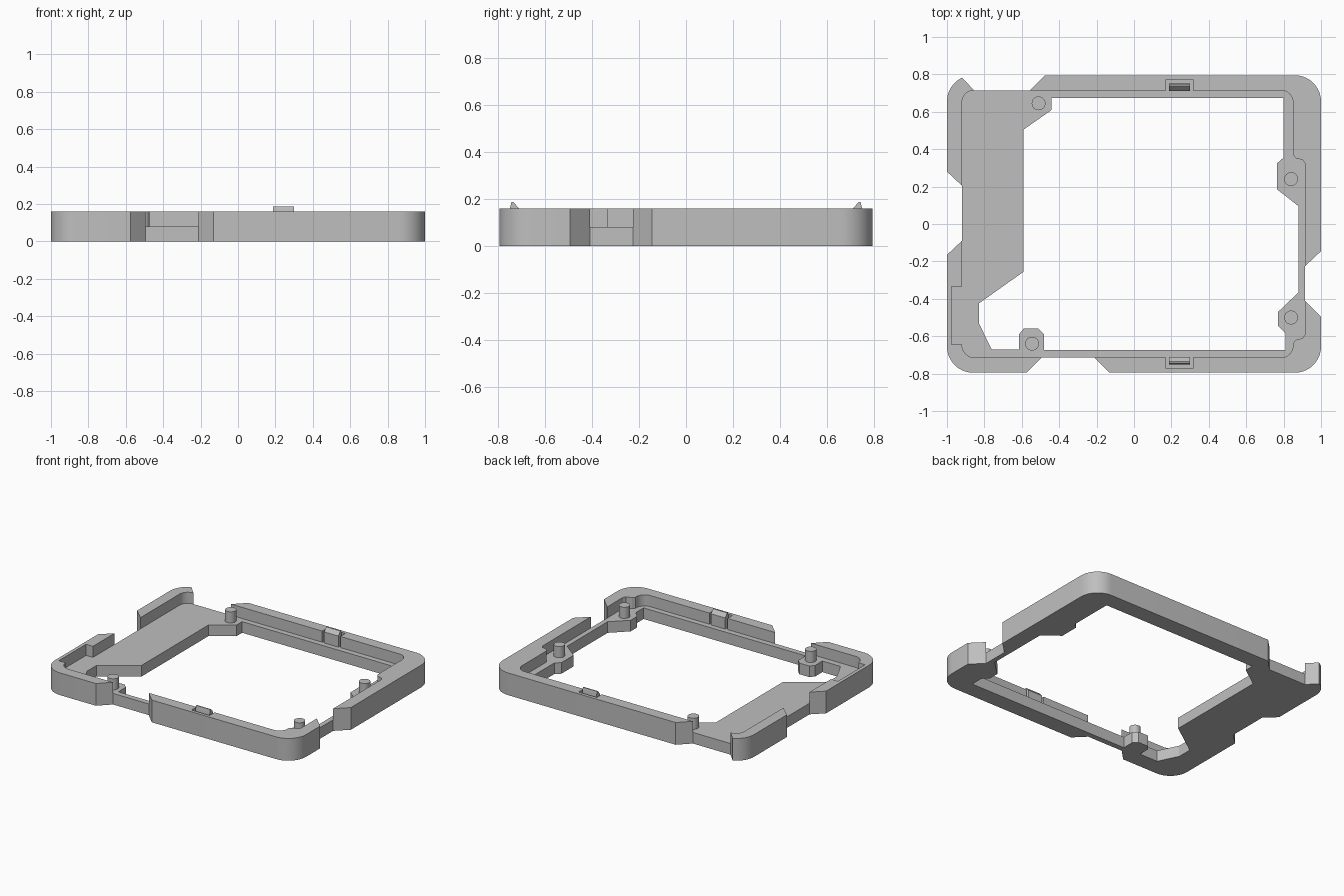
import bpy, bmesh
from math import cos, sin, radians

cube = bpy.data.objects.get("Cube")
if cube:
    bpy.data.objects.remove(cube)

FLOOR, RIM = 0.08, 0.16

grey = bpy.data.materials.new("light_grey")
grey.use_nodes = True
grey.diffuse_color = (0.52, 0.52, 0.52, 1)
grey.node_tree.nodes["Principled BSDF"].inputs["Base Color"].default_value = (0.52, 0.52, 0.52, 1)


def arc(cx, cy, r, start, end, steps=10):
    angles = [radians(start + (end - start) * i / steps) for i in range(steps + 1)]
    return [(cx + r * cos(a), cy + r * sin(a)) for a in angles]


def finish(name, bm):
    bmesh.ops.recalc_face_normals(bm, faces=bm.faces)
    mesh = bpy.data.meshes.new(name)
    bm.to_mesh(mesh)
    bm.free()
    mesh.materials.append(grey)
    obj = bpy.data.objects.new(name, mesh)
    bpy.context.collection.objects.link(obj)
    bpy.ops.object.select_all(action='DESELECT')
    obj.select_set(True)
    bpy.context.view_layer.objects.active = obj
    bpy.ops.object.shade_smooth_by_angle(angle=radians(25))
    return obj


def slab(name, loops, z0, z1):
    """Extrude an outline, with optional holes, from z0 to z1."""
    bm = bmesh.new()
    edges = []
    for loop in loops:
        vs = [bm.verts.new((x, y, z0)) for x, y in loop]
        edges += [bm.edges.new((vs[i - 1], vs[i])) for i in range(len(vs))]
    bmesh.ops.triangle_fill(bm, edges=edges, use_beauty=True, normal=(0, 0, 1))
    new = bmesh.ops.extrude_face_region(bm, geom=bm.faces[:])["geom"]
    bmesh.ops.translate(bm, vec=(0, 0, z1 - z0),
                        verts=[g for g in new if isinstance(g, bmesh.types.BMVert)])
    return finish(name, bm)


def clip_pocket(s):
    return [(0.17, s * 0.715), (0.17, s * 0.772), (0.315, s * 0.772), (0.315, s * 0.715)]


# Outer edges of the four wall sections, counterclockwise
front_right_out = ([(-0.92, -0.09), (-1, -0.165)] + arc(-0.86, -0.655, 0.14, 180, 270)
                   + [(-0.575, -0.795), (-0.495, -0.715)])
front_left_out = ([(-0.21, -0.715), (-0.13, -0.795)] + arc(0.86, -0.655, 0.14, 270, 360)
                  + [(1, -0.495), (0.915, -0.41)])
back_left_out = ([(0.915, -0.225), (1, -0.145)] + arc(0.86, 0.655, 0.14, 0, 90)
                 + [(-0.475, 0.795), (-0.555, 0.715)])
back_right_out = ([(-0.855, 0.715)] + arc(-0.86, 0.655, 0.14, 115, 180)
                  + [(-1, 0.28), (-0.92, 0.205)])

# Inner edges of the same sections, running back to the start
front_right_in = arc(-0.85, -0.645, 0.07, 270, 180, 8) + [
    (-0.975, -0.645), (-0.975, -0.335), (-0.92, -0.335)]
front_left_in = ([(0.915, -0.59), (0.903, -0.61), (0.865, -0.62), (0.85, -0.637)]
                 + arc(0.785, -0.65, 0.065, 0, -90, 8) + clip_pocket(-1)[::-1])
back_left_in = (clip_pocket(1) + arc(0.785, 0.65, 0.065, 90, 0, 8)
                + [(0.85, 0.37), (0.865, 0.352), (0.903, 0.342), (0.915, 0.322)])
back_right_in = arc(-0.855, 0.65, 0.065, 180, 95, 8)

# Walls above the floor
slab("front_right_wall", [front_right_out + front_right_in], FLOOR, RIM)
slab("front_left_wall", [front_left_out + front_left_in], FLOOR, RIM)
slab("back_left_wall", [back_left_out + back_left_in], FLOOR, RIM)
slab("back_right_wall", [back_right_out + back_right_in], FLOOR, RIM)

# Floor frame with its opening and pin bosses
opening = [(-0.44, 0.675), (0.8, 0.675), (0.8, 0.355), (0.765, 0.325), (0.765, 0.185),
           (0.88, 0.095), (0.88, -0.365), (0.77, -0.47), (0.77, -0.545), (0.81, -0.585),
           (0.81, -0.675), (-0.48, -0.675), (-0.48, -0.59), (-0.51, -0.56),
           (-0.59, -0.56), (-0.615, -0.59), (-0.615, -0.672), (-0.76, -0.672),
           (-0.83, -0.53), (-0.83, -0.425), (-0.59, -0.255), (-0.59, 0.505), (-0.44, 0.61)]
slab("floor_frame", [front_right_out + front_left_out + back_left_out + back_right_out,
                     opening], 0, FLOOR)

# Locating pins
pins = {"back_right_pin": (-0.51, 0.645), "front_right_pin": (-0.545, -0.64),
        "back_left_pin": (0.84, 0.24), "front_left_pin": (0.84, -0.5)}
for name, (x, y) in pins.items():
    slab(name, [arc(x, y, 0.037, 0, 360, 32)[:-1]], FLOOR, RIM)

# Snap clips with a sloped inner lip
profile = [(0.712, FLOOR), (0.75, FLOOR), (0.75, RIM), (0.744, 0.187),
           (0.736, 0.187), (0.712, RIM)]
for name, s in (("back_clip", 1), ("front_clip", -1)):
    bm = bmesh.new()
    ends = [[bm.verts.new((x, s * y, z)) for y, z in profile] for x in (0.187, 0.3)]
    for end in ends:
        bm.faces.new(end)
    for i in range(len(profile)):
        bm.faces.new((ends[0][i - 1], ends[0][i], ends[1][i], ends[1][i - 1]))
    finish(name, bm)
